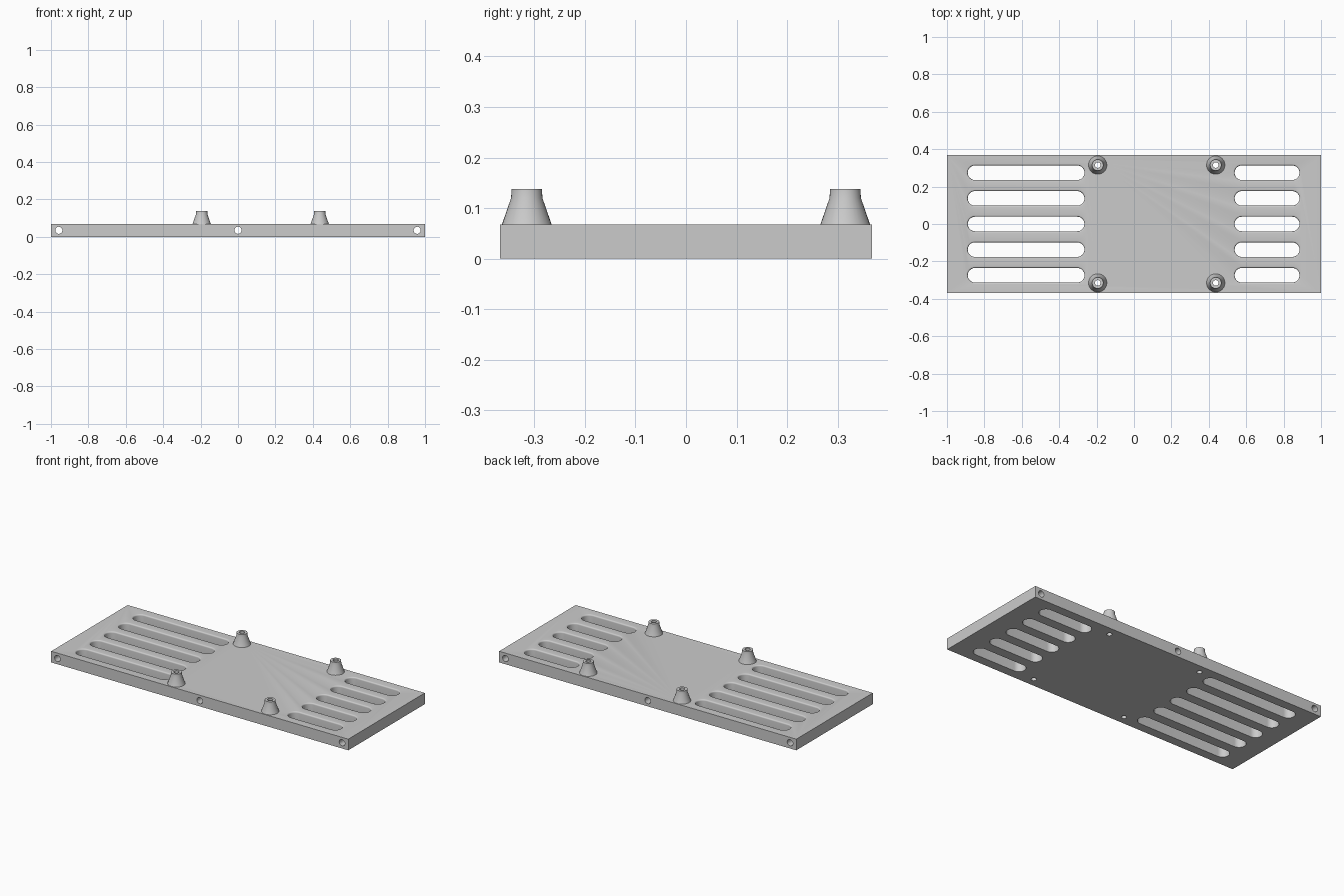
import bpy
import bmesh
from math import pi, sin, cos
from mathutils import Matrix, Vector

if "Cube" in bpy.data.objects:
    bpy.data.objects.remove(bpy.data.objects["Cube"])

HALF_DEPTH, TOP = 0.368, 0.068
POST_X, POST_Y, BORE = (-0.194, 0.437), 0.315, 0.015
SLOT_SPANS = ((-0.897, -0.257), (0.53, 0.893))
SLOT_PITCH, SLOT_R, FILLET = 0.137, 0.039, 0.008

grey = bpy.data.materials.new("plain grey")
grey.use_nodes = True
grey.diffuse_color = (0.6, 0.6, 0.6, 1)
grey.node_tree.nodes["Principled BSDF"].inputs["Base Color"].default_value = (0.6, 0.6, 0.6, 1)


def make_object(name, bm):
    bmesh.ops.recalc_face_normals(bm, faces=bm.faces)
    mesh = bpy.data.meshes.new(name)
    bm.to_mesh(mesh)
    bm.free()
    mesh.materials.append(grey)
    obj = bpy.data.objects.new(name, mesh)
    bpy.context.collection.objects.link(obj)
    return obj


def activate(obj):
    bpy.ops.object.select_all(action='DESELECT')
    obj.select_set(True)
    bpy.context.view_layer.objects.active = obj


def bridge(bm, a, b):
    for i in range(len(a)):
        j = (i + 1) % len(a)
        bm.faces.new((a[i], a[j], b[j], b[i]))


def add_slot(bm, x0, x1, y, steps=16):
    """Round-ended slot that flares into a fillet at the plate's top."""
    outer = SLOT_R + FILLET
    levels = [(-0.02, SLOT_R)]
    for k in range(6):
        a = k / 5 * pi / 2
        levels.append((TOP - FILLET + FILLET * sin(a), outer - FILLET * cos(a)))
    levels.append((TOP + 0.02, outer))
    rings = []
    for z, r in levels:
        ring = []
        for cx, start in ((x1 - outer, -pi / 2), (x0 + outer, pi / 2)):
            for i in range(steps + 1):
                a = start + pi * i / steps
                ring.append(bm.verts.new((cx + r * cos(a), y + r * sin(a), z)))
        rings.append(ring)
    for a, b in zip(rings, rings[1:]):
        bridge(bm, a, b)
    bm.faces.new(rings[0])
    bm.faces.new(rings[-1])


def add_rod(bm, location, radius, length, rotation=Matrix()):
    bmesh.ops.create_cone(bm, cap_ends=True, segments=32, radius1=radius, radius2=radius,
                          depth=length, matrix=Matrix.Translation(location) @ rotation)


# Base plate
bm = bmesh.new()
bmesh.ops.create_cube(bm, size=1, matrix=Matrix.Translation((0, 0, TOP / 2))
                      @ Matrix.Diagonal((2, 2 * HALF_DEPTH, TOP, 1)))
plate = make_object("base_plate", bm)

# Vent slots, cross holes and post bores cut through the plate
bm = bmesh.new()
for x0, x1 in SLOT_SPANS:
    for row in range(-2, 3):
        add_slot(bm, x0, x1, row * SLOT_PITCH)
for x in (-0.958, 0, 0.958):
    add_rod(bm, Vector((x, 0, 0.035)), 0.019, 1, Matrix.Rotation(pi / 2, 4, 'X'))
for x in POST_X:
    for y in (-POST_Y, POST_Y):
        add_rod(bm, Vector((x, y, TOP / 2)), BORE, 0.2)
cutter = make_object("plate_cutter", bm)
cutter.hide_render = True

cut = plate.modifiers.new("cut", 'BOOLEAN')
cut.operation = 'DIFFERENCE'
cut.solver = 'EXACT'
cut.object = cutter
activate(plate)
bpy.ops.object.modifier_apply(modifier=cut.name)
bpy.data.objects.remove(cutter)
bpy.ops.object.shade_smooth_by_angle()

# Hollow mounting posts: flared foot, short straight collar, open bore
PROFILE = ((0.049, TOP), (0.031, 0.12), (0.03, 0.138), (BORE, 0.138), (BORE, TOP))
for side, x in zip(("right", "left"), POST_X):
    for end, y in (("front", -POST_Y), ("back", POST_Y)):
        bm = bmesh.new()
        rings = [[bm.verts.new((x + r * cos(2 * pi * i / 32), y + r * sin(2 * pi * i / 32), z))
                  for i in range(32)] for r, z in PROFILE]
        for a, b in zip(rings, rings[1:]):
            bridge(bm, a, b)
        # Flip check is made on the collar, which must face outward
        post = make_object(f"{end}_{side}_post", bm)
        face = post.data.polygons[0]
        if face.normal.dot(face.center - Vector((x, y, face.center.z))) < 0:
            post.data.flip_normals()
        activate(post)
        bpy.ops.object.shade_smooth_by_angle()
